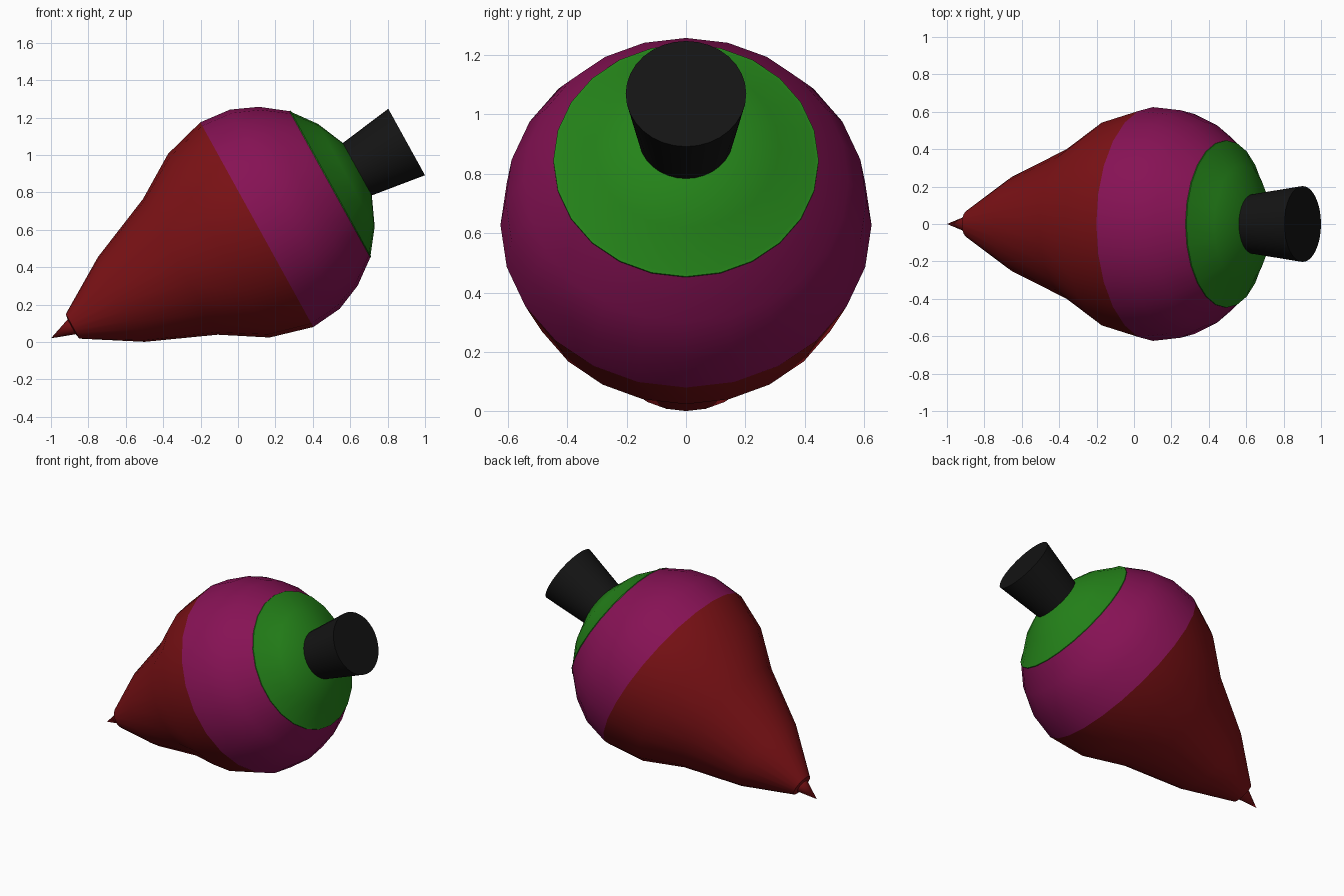
import bpy, bmesh, math
from mathutils import Matrix, Vector

if "Cube" in bpy.data.objects:
    bpy.data.objects.remove(bpy.data.objects["Cube"])

# Leaning axis: local z runs from the tip up through the handle
axis = Vector((0.8755, 0, 0.4832)).normalized()
up = Vector((-axis.z, 0, axis.x))
side = axis.cross(up)
PLACE = Matrix.Translation((-1, 0, 0.02)) @ Matrix((up, side, axis)).transposed().to_4x4()


def material(name, rgb):
    m = bpy.data.materials.new(name)
    m.diffuse_color = (*rgb, 1)
    m.use_nodes = True
    m.node_tree.nodes["Principled BSDF"].inputs["Base Color"].default_value = m.diffuse_color
    return m


def lathe(name, profile, mat, sides=24, angle=40):
    """Revolve (radius, height) points about the leaning axis."""
    bm = bmesh.new()
    rings = []
    for r, h in profile:
        if r == 0:
            rings.append([bm.verts.new((0, 0, h))] * sides)
        else:
            rings.append([bm.verts.new((r * math.cos(math.tau * i / sides),
                                        r * math.sin(math.tau * i / sides), h))
                          for i in range(sides)])
    for a, b in zip(rings, rings[1:]):
        for i in range(sides):
            j = (i + 1) % sides
            bm.faces.new(list(dict.fromkeys((a[i], a[j], b[j], b[i]))))
    bmesh.ops.recalc_face_normals(bm, faces=bm.faces)
    bm.transform(PLACE)
    me = bpy.data.meshes.new(name)
    bm.to_mesh(me)
    bm.free()
    me.materials.append(mat)
    ob = bpy.data.objects.new(name, me)
    bpy.context.collection.objects.link(ob)
    bpy.ops.object.select_all(action='DESELECT')
    ob.select_set(True)
    bpy.context.view_layer.objects.active = ob
    bpy.ops.object.shade_smooth_by_angle(angle=math.radians(angle))
    return ob


red = material("red", (0.21, 0.006, 0.008))
purple = material("purple", (0.24, 0.006, 0.09))
green = material("green", (0.018, 0.23, 0.01))
black = material("black", (0.007, 0.007, 0.007))

# Pointed metal-style tip
lathe("tip", [(0, 0), (0.05, 0.14), (0, 0.14)], red)

# Tapering lower body
lathe("lower_body", [(0, 0.125), (0.05, 0.127), (0.075, 0.132), (0.259, 0.43),
                     (0.414, 0.79), (0.561, 1.025), (0.625, 1.257)], red)

# Widest band
lathe("middle_band", [(0.625, 1.257), (0.608, 1.428), (0.546, 1.572),
                      (0.447, 1.703)], purple)

# Domed cap with a narrow rim
lathe("cap", [(0.447, 1.703), (0.447, 1.708), (0.435, 1.712), (0.313, 1.804),
              (0.16, 1.871), (0, 1.885)], green)

# Flared handle
lathe("handle", [(0, 1.85), (0.158, 1.85), (0.16, 1.871), (0.203, 2.172),
                 (0, 2.172)], black, sides=32)
